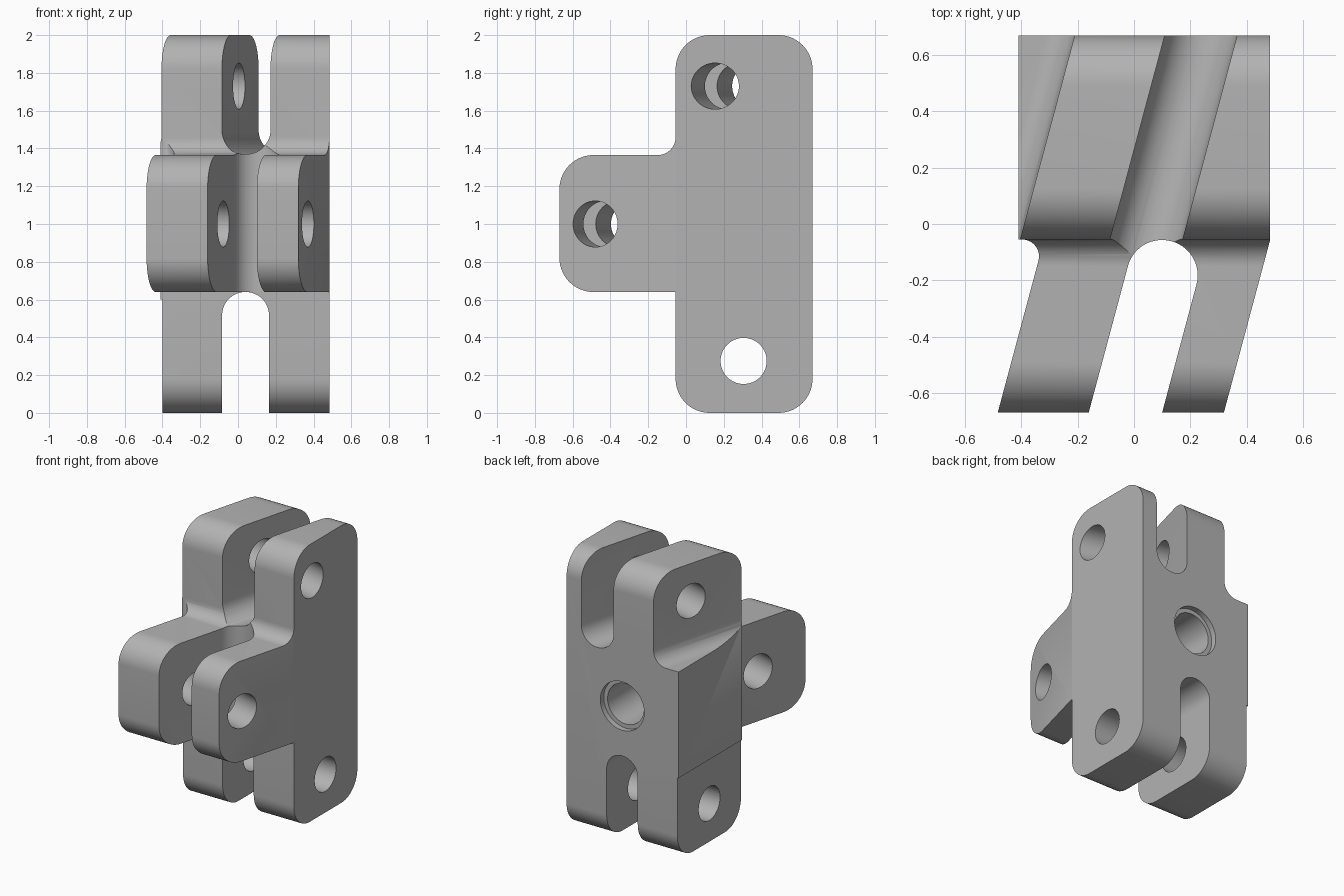
import bpy, bmesh, math
from mathutils import Matrix, Vector

TILT = math.radians(15)          # slant of the forks in plan
SHEAR = math.tan(TILT)
FRONT = -0.055                   # front plane of the main block

cube = bpy.data.objects.get("Cube")
if cube:
    bpy.data.objects.remove(cube, do_unlink=True)

grey = bpy.data.materials.new("plain_grey")
grey.use_nodes = True
colour = (0.45, 0.45, 0.45, 1)
grey.diffuse_color = colour
grey.node_tree.nodes["Principled BSDF"].inputs["Base Color"].default_value = colour


def rounded(corners, steps=14):
    """Outline from (u, v, radius) corners, each replaced by a tangent arc."""
    out = []
    for i, (u, v, r) in enumerate(corners):
        p = Vector((u, v))
        if not r:
            out.append(p)
            continue
        a = (Vector(corners[i - 1][:2]) - p).normalized()
        b = (Vector(corners[(i + 1) % len(corners)][:2]) - p).normalized()
        half = a.angle(b) / 2
        centre = p + (a + b).normalized() * (r / math.sin(half))
        start = p + a * (r / math.tan(half)) - centre
        end = p + b * (r / math.tan(half)) - centre
        sweep = start.angle(end)
        for k in range(steps + 1):
            t = k / steps
            out.append(centre + (start * math.sin((1 - t) * sweep)
                                 + end * math.sin(t * sweep)) / math.sin(sweep))
    return out


def finish(name, bm):
    bmesh.ops.recalc_face_normals(bm, faces=bm.faces)
    mesh = bpy.data.meshes.new(name)
    bm.to_mesh(mesh)
    bm.free()
    mesh.materials.append(grey)
    obj = bpy.data.objects.new(name, mesh)
    bpy.context.collection.objects.link(obj)
    return obj


def prism(name, outline, axis, lo, hi, shear=0, matrix=Matrix()):
    """Extrude an outline along an axis; shear slides x as y grows."""
    def place(p, d):
        x, y, z = {"x": (d, p[0], p[1]), "y": (p[0], d, p[1]), "z": (p[0], p[1], d)}[axis]
        return matrix @ Vector((x + shear * (y - FRONT), y, z))
    bm = bmesh.new()
    ends = [[bm.verts.new(place(p, d)) for p in outline] for d in (lo, hi)]
    n = len(outline)
    for end in ends:
        bm.faces.new(end)
    for i in range(n):
        j = (i + 1) % n
        bm.faces.new((ends[0][i], ends[0][j], ends[1][j], ends[1][i]))
    return finish(name, bm)


def rod(name, centre, direction, radius, length):
    bm = bmesh.new()
    turn = Vector(direction).to_track_quat("Z", "Y").to_matrix().to_4x4()
    bmesh.ops.create_cone(bm, cap_ends=True, segments=64, radius1=radius, radius2=radius,
                          depth=length, matrix=Matrix.Translation(centre) @ turn)
    return finish(name, bm)


def combine(target, tool, operation="DIFFERENCE"):
    mod = target.modifiers.new("cut", "BOOLEAN")
    mod.operation, mod.object, mod.solver = operation, tool, "EXACT"
    bpy.context.view_layer.objects.active = target
    bpy.ops.object.modifier_apply(modifier=mod.name)
    bpy.data.objects.remove(tool, do_unlink=True)


# Side silhouette: upright block with a forward arm
R = 0.18
bracket = prism("fork_bracket", rounded([
    (FRONT, 0, R), (0.67, 0, R), (0.67, 2, R), (FRONT, 2, R),
    (FRONT, 1.365, 0.095), (-0.67, 1.365, R), (-0.67, 0.64, R), (FRONT, 0.64, 0)]),
    "x", -1, 1)

# Plan silhouette: straight block with a slanted arm
reach = 0.25
plan = prism("plan", rounded([
    (-0.41, 0.9, 0), (0.484, 0.9, 0), (0.484, FRONT, 0),
    (0.484 - SHEAR * (0.615 + reach), -0.67 - reach, 0),
    (-0.484 - SHEAR * reach, -0.67 - reach, 0),
    (-0.484 + SHEAR * 0.615, FRONT, 0.06), (-0.41, FRONT, 0)]), "z", -0.5, 2.5)
combine(bracket, plan, "INTERSECT")

# Lower straight slot and slim lower leg
combine(bracket, prism("lower_slot", rounded([
    (-0.084, -0.5, 0), (0.164, -0.5, 0), (0.164, 0.64, 0.123), (-0.084, 0.64, 0.123)]),
    "y", -0.5, 1))
combine(bracket, prism("leg_trim", [(-1, -0.2), (-0.4, -0.2), (-0.4, 0.6), (-1, 0.6)],
                       "y", -0.5, 1))

# Upper slanted slot and relief beside the upper prong
combine(bracket, prism("upper_slot", rounded([
    (-0.085, 2.4, 0), (0.172, 2.4, 0), (0.172, 1.37, 0.126), (-0.085, 1.37, 0.126)]),
    "y", -0.2, 1, SHEAR))
combine(bracket, prism("side_relief", rounded([
    (-1.2, 2.4, 0), (-0.405, 2.4, 0), (-0.405, 1.365, 0.1), (-1.2, 1.365, 0)]),
    "y", -0.1, 1, SHEAR))

# Slanted slot between the arm prongs
place = Matrix.Translation((0.1, -0.183, 0)) @ Matrix.Rotation(-TILT, 4, "Z")
combine(bracket, prism("arm_slot", rounded([
    (-0.126, -1, 0), (0.126, -1, 0), (0.126, 0.126, 0.125), (-0.126, 0.126, 0.125)]),
    "z", 0.5, 1.5, 0, place))

# Pin holes, square to their prongs
across = (math.cos(TILT), -math.sin(TILT), 0)
for name, centre, axis in (("upper_pin_hole", (0.48, 0.155, 1.73), across),
                           ("arm_pin_hole", (0.37, -0.48, 1.0), across),
                           ("lower_pin_hole", (0, 0.305, 0.275), (1, 0, 0))):
    combine(bracket, rod(name, centre, axis, 0.122, 3))

# Blind socket with a shallow counterbore in the back
for name, radius, depth in (("socket", 0.145, 0.45), ("counterbore", 0.175, 0.04)):
    combine(bracket, rod(name, (0.04, 0.67, 1.0), (0, 1, 0), radius, depth * 2))

bpy.ops.object.select_all(action="DESELECT")
bracket.select_set(True)
bpy.context.view_layer.objects.active = bracket
bpy.ops.object.shade_smooth_by_angle(angle=math.radians(25))
